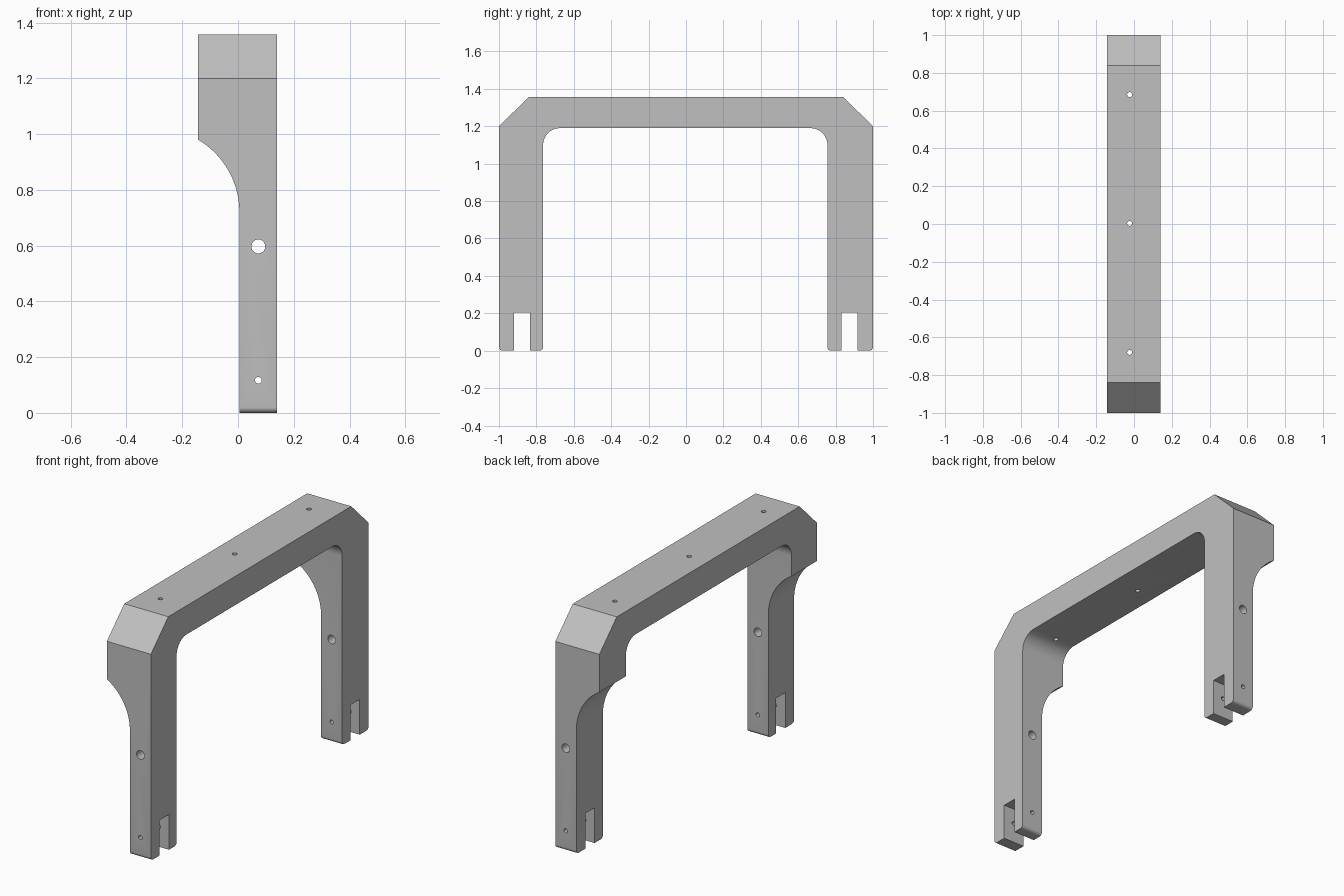
import bpy, bmesh
from math import sin, cos, radians
from mathutils import Vector

if "Cube" in bpy.data.objects:
    bpy.data.objects.remove(bpy.data.objects["Cube"], do_unlink=True)

grey = bpy.data.materials.new("plain grey")
grey.use_nodes = True
colour = (0.527, 0.527, 0.527, 1)
grey.diffuse_color = colour
grey.node_tree.nodes["Principled BSDF"].inputs["Base Color"].default_value = colour

X0, X1 = -0.143, 0.14      # depth of the bar
LEG_X = 0.005              # narrow part of the legs starts here
TOP, UNDER = 1.357, 1.19


def arc(cu, cv, r, start, end, n=12):
    angles = [radians(start + (end - start) * i / n) for i in range(n + 1)]
    return [(cu + r * cos(a), cv + r * sin(a)) for a in angles]


def prism(name, outline, place, offset):
    """Extrude a flat outline; place maps (u, v) to 3D."""
    bm = bmesh.new()
    face = bm.faces.new([bm.verts.new(place(u, v)) for u, v in outline])
    out = bmesh.ops.extrude_face_region(bm, geom=[face])
    moved = [g for g in out["geom"] if isinstance(g, bmesh.types.BMVert)]
    bmesh.ops.translate(bm, verts=moved, vec=Vector(offset))
    bmesh.ops.recalc_face_normals(bm, faces=bm.faces)
    mesh = bpy.data.meshes.new(name)
    bm.to_mesh(mesh)
    bm.free()
    mesh.materials.append(grey)
    obj = bpy.data.objects.new(name, mesh)
    bpy.context.collection.objects.link(obj)
    return obj


def leg_foot(outer, inner, slot_a, slot_b):
    """Bottom of a leg from outer to inner side, with rounded corners and a slot."""
    s = 1 if inner > outer else -1
    r, slot_top = 0.02, 0.205
    first = [(outer + s * (r - r * cos(radians(a))), r - r * sin(radians(a)))
             for a in range(0, 91, 15)]
    last = [(inner - s * (r - r * sin(radians(a))), r - r * cos(radians(a)))
            for a in range(0, 91, 15)]
    slot = [(slot_a, 0), (slot_a, slot_top), (slot_b, slot_top), (slot_b, 0)]
    return first + slot + last


# Frame: arch profile with chamfered shoulders, rounded inside corners, slotted feet
R = 0.09
IN_L, IN_R = -0.764, 0.756
profile = [(-0.84, TOP), (-1, 1.2)]
profile += leg_foot(-1, IN_L, -0.919, -0.833)
profile += arc(IN_L + R, UNDER - R, R, 180, 90)
profile += arc(IN_R - R, UNDER - R, R, 90, 0)
profile += list(reversed(leg_foot(1, IN_R, 0.918, 0.832)))
profile += [(1, 1.2), (0.84, TOP)]
frame = prism("frame", profile, lambda y, z: (X0, y, z), (X1 - X0, 0, 0))

# Cutter that narrows the legs with a curved flare
RF = 0.302
flare = [(LEG_X, -0.1)] + arc(LEG_X - RF, 0.72, RF, 0, 59.4, 20)
flare += [(X0 - 0.1, 0.98), (X0 - 0.1, -0.1)]
cutters = [prism("leg_relief_cutter", flare, lambda x, z: (x, -1.1, z), (0, 2.2, 0))]

# Drill cutters: large and small holes through the legs, three through the bar
for z, r in ((0.597, 0.025), (0.117, 0.012)):
    cutters.append(prism("leg_hole_cutter", arc(0.073, z, r, 0, 345, 23),
                         lambda x, z: (x, -1.1, z), (0, 2.2, 0)))
for y in (-0.68, 0.003, 0.685):
    cutters.append(prism("bar_hole_cutter", arc(-0.023, y, 0.013, 0, 345, 23),
                         lambda x, y: (x, y, 1.0), (0, 0, 0.5)))

# Apply the cuts
bpy.context.view_layer.objects.active = frame
for cutter in cutters:
    mod = frame.modifiers.new("cut", "BOOLEAN")
    mod.operation, mod.solver, mod.object = "DIFFERENCE", "EXACT", cutter
    bpy.ops.object.modifier_apply(modifier=mod.name)
    bpy.data.objects.remove(cutter, do_unlink=True)

bpy.ops.object.select_all(action="DESELECT")
frame.select_set(True)
bpy.ops.object.shade_smooth_by_angle(angle=radians(30))
